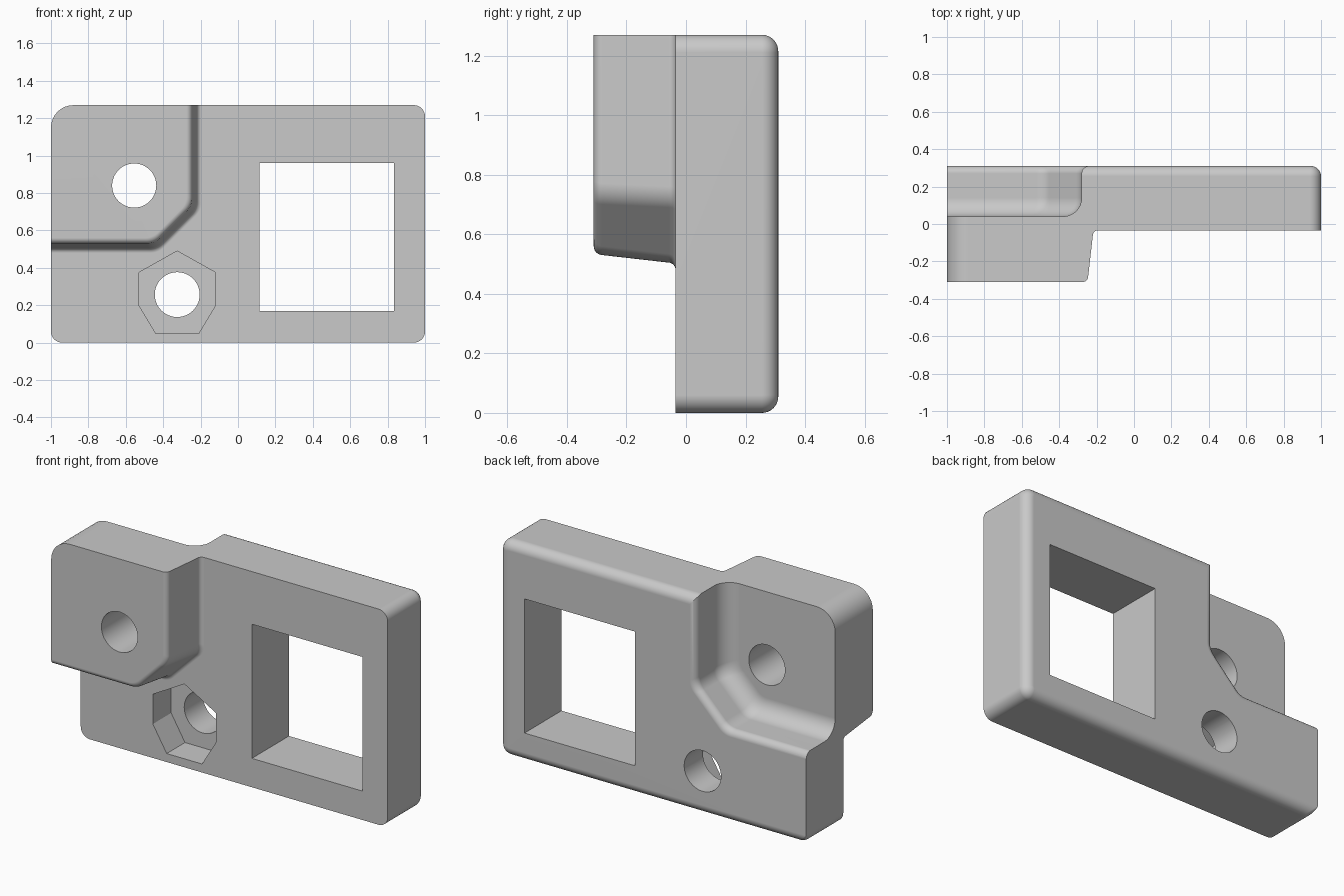
import bpy, bmesh, math
from mathutils import Vector

if "Cube" in bpy.data.objects:
    bpy.data.objects.remove(bpy.data.objects["Cube"])

SEG = 8            # segments per rounded corner
FRONT, BACK, TOP = -0.035, 0.31, 1.27

grey = bpy.data.materials.new("plain grey")
grey.use_nodes = True
grey.diffuse_color = (0.585, 0.585, 0.585, 1)
grey.node_tree.nodes["Principled BSDF"].inputs["Base Color"].default_value = grey.diffuse_color


def rounded(corners):
    """Outline in x, z from (x, z, radius) corners."""
    out = []
    for i, (x, z, r) in enumerate(corners):
        p = Vector((x, z))
        if r == 0:
            out.append(p)
            continue
        a = (Vector(corners[i - 1][:2]) - p).normalized()
        b = (Vector(corners[(i + 1) % len(corners)][:2]) - p).normalized()
        half = a.angle(b) / 2
        centre = p + (a + b).normalized() * (r / math.sin(half))
        start = (p + a * (r / math.tan(half)) - centre).normalized()
        end = (p + b * (r / math.tan(half)) - centre).normalized()
        out += [centre + r * start.slerp(end, k / SEG) for k in range(SEG + 1)]
    return out


def loft(name, rings):
    """Solid through (y, outline) rings."""
    bm = bmesh.new()
    loops = [[bm.verts.new((p.x, y, p.y)) for p in ring] for y, ring in rings]
    for lo, hi in zip(loops, loops[1:]):
        for i in range(len(lo)):
            bm.faces.new((lo[i - 1], lo[i], hi[i], hi[i - 1]))
    bm.faces.new(loops[0])
    bm.faces.new(loops[-1])
    bmesh.ops.recalc_face_normals(bm, faces=bm.faces)
    mesh = bpy.data.meshes.new(name)
    bm.to_mesh(mesh)
    bm.free()
    obj = bpy.data.objects.new(name, mesh)
    bpy.context.collection.objects.link(obj)
    mesh.materials.append(grey)
    return obj


def combine(body, tool, operation):
    bpy.context.view_layer.objects.active = body
    mod = body.modifiers.new(operation, "BOOLEAN")
    mod.operation, mod.solver, mod.object = operation, "EXACT", tool
    bpy.ops.object.modifier_apply(modifier=mod.name)
    bpy.data.objects.remove(tool)


def arc(steps=SEG):
    """Sine and cosine pairs of a quarter turn."""
    return [(math.sin(k / steps * math.pi / 2), math.cos(k / steps * math.pi / 2))
            for k in range(steps + 1)]


def corner_block(x, z, d, left, top, r, leg=0.2):
    """Upper left block outline, its chamfered inner corner grown by d."""
    s = d * math.tan(math.pi / 8)
    return rounded([(left, top, r), (left, z - d, 0), (x - leg + s, z - d, 0.1),
                    (x + d, z + leg - s, 0.1), (x + d, top, 0)])


# Main plate, rounded along its rear edges
def plate(i):
    r = max(0.06 - i, 0.004)
    return rounded([(-1, TOP - i, 0.12), (-1, i, r), (1 - i, i, r), (1 - i, TOP - i, r)])

edge = 0.055
bracket = loft("bracket_body", [(FRONT, plate(0))] +
               [(BACK - edge + edge * s, plate(edge * (1 - c))) for s, c in arc()])

# Raised front block with rounded rim, slight draft and root fillet
profile = [(-0.31 + 0.03 * (1 - c), -0.03 * (1 - s)) for s, c in arc()]
profile += [(-0.06 + 0.025 * s, 0.025 + 0.025 * (1 - c)) for s, c in arc()]
profile += [(0.01, 0.05)]
combine(bracket, loft("front_block", [
    (y, corner_block(-0.245, 0.53, d, -1, TOP, 0.12)) for y, d in profile]), "UNION")

# Rear recess with floor fillet and rounded lip
profile = [(0.04 + 0.1 * (1 - c), -0.1 * (1 - s)) for s, c in arc()]
profile += [(BACK - 0.04 + 0.04 * s, 0.04 * (1 - c)) for s, c in arc()]
profile += [(0.4, 0.04)]
combine(bracket, loft("recess_cutter", [
    (y, corner_block(-0.28, 0.545, d, -1.3, 1.6, 0)) for y, d in profile]), "DIFFERENCE")


# Square window, nut pocket and two bolt holes
def cut(name, outline, y0=-0.6, y1=0.6):
    combine(bracket, loft(name, [(y0, outline), (y1, outline)]), "DIFFERENCE")

def circle(x, z, r, n=48):
    return [Vector((x + r * math.cos(k * math.tau / n), z + r * math.sin(k * math.tau / n)))
            for k in range(n)]

cut("window_cutter", rounded([(0.115, 0.17, 0), (0.835, 0.17, 0),
                              (0.835, 0.96, 0), (0.115, 0.96, 0)]))
cut("nut_pocket_cutter", [Vector(p) for p in (
    (-0.325, 0.49), (-0.53, 0.375), (-0.53, 0.2), (-0.44, 0.05),
    (-0.21, 0.05), (-0.12, 0.2), (-0.12, 0.375))], -0.2, 0.135)
cut("upper_hole_cutter", circle(-0.555, 0.84, 0.118))
cut("lower_hole_cutter", circle(-0.325, 0.257, 0.12))

# Smooth fillets, crisp edges
bpy.ops.object.select_all(action="DESELECT")
bracket.select_set(True)
bpy.context.view_layer.objects.active = bracket
bpy.ops.object.shade_smooth_by_angle(angle=math.radians(30))
weighted = bracket.modifiers.new("even shading", "WEIGHTED_NORMAL")
weighted.keep_sharp = True
